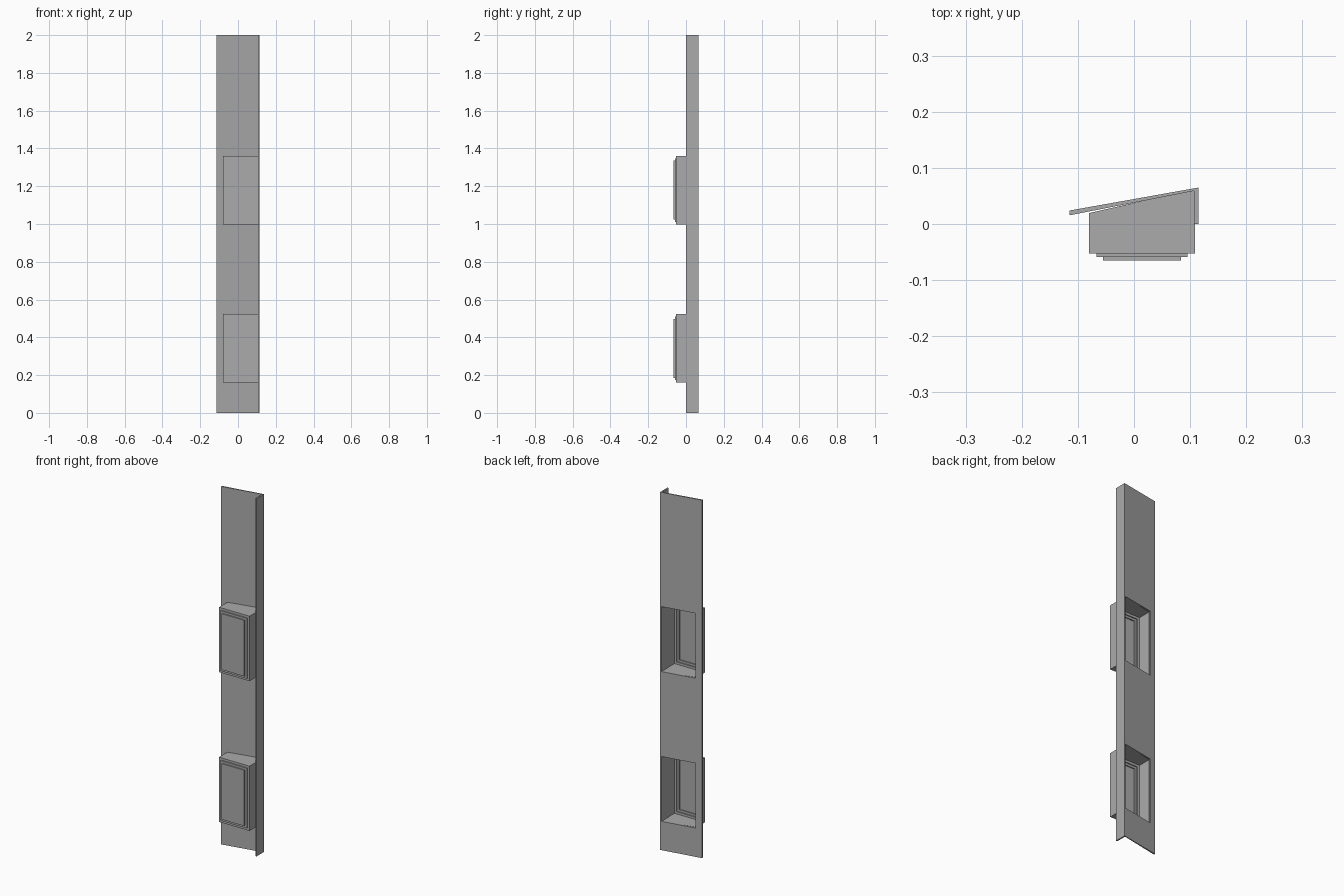
import bpy, bmesh

if "Cube" in bpy.data.objects:
    bpy.data.objects.remove(bpy.data.objects["Cube"])

HEIGHT = 2.0
X0, X1 = -0.08, 0.1085            # panel width range
FLANGE_IN = 0.107                 # inner face of the flange
PANELS = [("lower", 0.161, 0.523), ("upper", 0.998, 1.361)]

grey = bpy.data.materials.new("dark_grey")
grey.diffuse_color = (0.41, 0.41, 0.41, 1)
grey.use_nodes = True
grey.node_tree.nodes["Principled BSDF"].inputs["Base Color"].default_value = grey.diffuse_color


def front_y(x):
    """Front surface of the slanted plate."""
    return 0.0155 + (x + 0.115) * (0.059 - 0.0155) / 0.222


def new_object(name, bm):
    mesh = bpy.data.meshes.new(name)
    bm.to_mesh(mesh)
    bm.free()
    mesh.materials.append(grey)
    obj = bpy.data.objects.new(name, mesh)
    bpy.context.collection.objects.link(obj)
    return obj


def prism(name, profile, z0, z1):
    """Extrude an xy profile from z0 to z1."""
    bm = bmesh.new()
    face = bm.faces.new([bm.verts.new((x, y, z0)) for x, y in profile])
    ext = bmesh.ops.extrude_face_region(bm, geom=[face])
    verts = [v for v in ext["geom"] if isinstance(v, bmesh.types.BMVert)]
    bmesh.ops.translate(bm, vec=(0, 0, z1 - z0), verts=verts)
    bmesh.ops.recalc_face_normals(bm, faces=bm.faces)
    return new_object(name, bm)


def loop(x0, x1, z0, z1, y):
    """Rectangular ring of points; y is a function of x."""
    return [(x0, y(x0), z0), (x1, y(x1), z0), (x1, y(x1), z1), (x0, y(x0), z1)]


# Slanted plate with a return flange along its right edge
post = prism("slanted_post", [
    (-0.115, 0.0155), (FLANGE_IN, 0.059), (FLANGE_IN, 0.0),
    (0.115, 0.0), (0.115, 0.065), (-0.115, 0.024)], 0, HEIGHT)

# Openings through the plate behind each panel
for label, z0, z1 in PANELS:
    cutter = prism("opening_cutter", [
        (X0, 0.005), (FLANGE_IN, 0.04), (FLANGE_IN, 0.1), (X0, 0.1)], z0, z1)
    cutter.hide_render = True
    mod = post.modifiers.new("opening", "BOOLEAN")
    mod.operation = "DIFFERENCE"
    mod.solver = "EXACT"
    mod.object = cutter
    bpy.context.view_layer.objects.active = post
    bpy.ops.object.modifier_apply(modifier=mod.name)
    bpy.data.objects.remove(cutter)

# Stepped hollow panels, open at the back, with a thin rim lying on the plate
for label, z0, z1 in PANELS:
    def rim(x):
        return front_y(x) - 0.003 * (0.015 - x) / 0.1

    rings = [loop(X0 - 0.01, X1, z0 - 0.01, z1 + 0.01, rim),
             loop(X0, X1, z0, z1, rim)]
    for inset, y_in, y_out in [(0, None, -0.053), (0.013, -0.053, -0.059),
                               (0.025, -0.059, -0.065)]:
        for y in (y_in, y_out):
            if y is not None:
                rings.append(loop(X0 + inset, X1 - inset, z0 + inset,
                                  z1 - inset, lambda x, y=y: y))
    bm = bmesh.new()
    vs = [[bm.verts.new(p) for p in ring] for ring in rings]
    for r, (a, b) in enumerate(zip(vs, vs[1:])):
        for i in range(4):
            if r == 0 and i == 1:
                continue              # rim has no width against the flange
            j = (i + 1) % 4
            bm.faces.new((a[i], a[j], b[j], b[i]))
    bm.faces.new(vs[-1])
    new_object(label + "_recessed_panel", bm)
